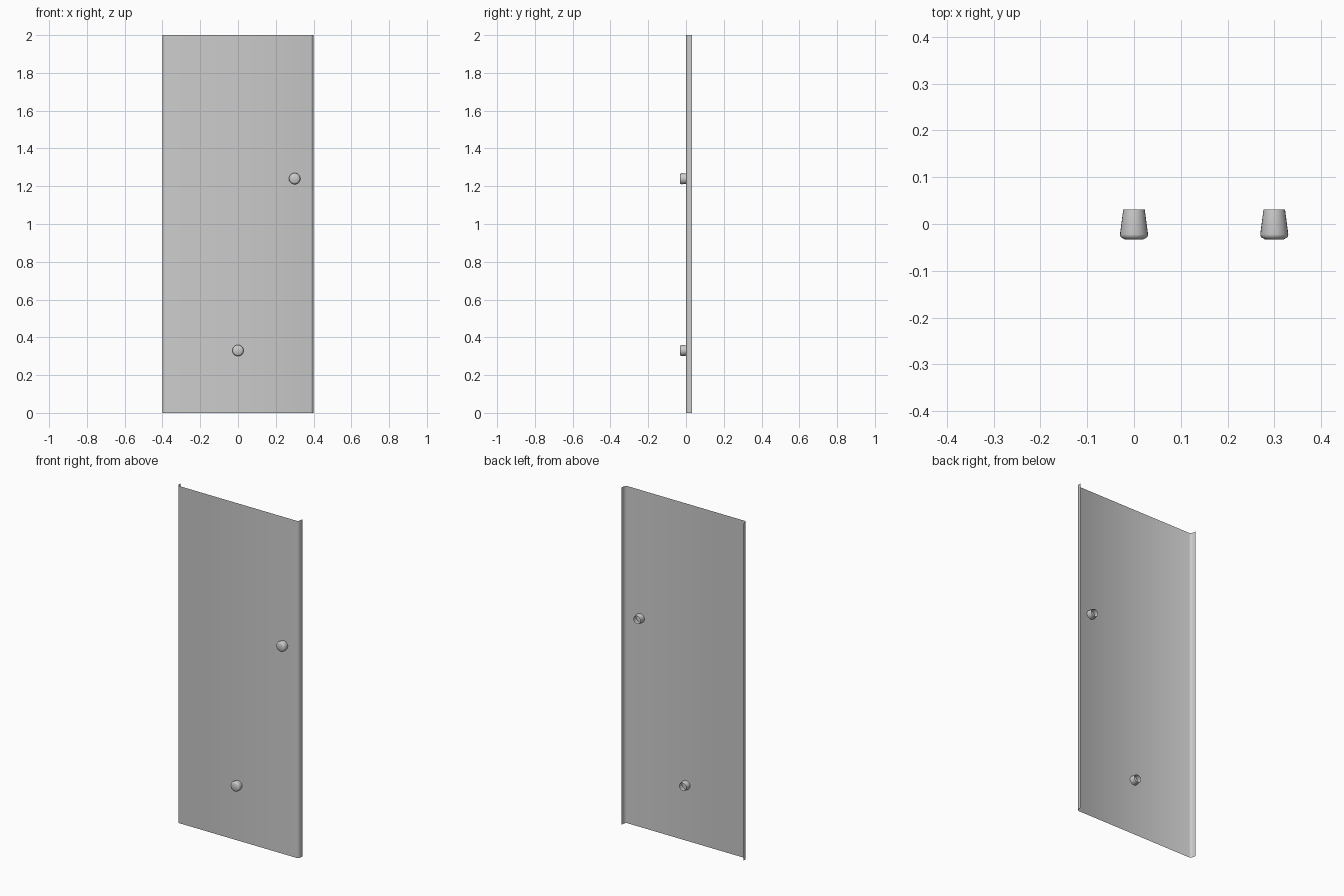
import bpy, math

if "Cube" in bpy.data.objects:
    bpy.data.objects.remove(bpy.data.objects["Cube"])


def make_object(name, verts, faces):
    mesh = bpy.data.meshes.new(name)
    mesh.from_pydata(verts, [], faces)
    obj = bpy.data.objects.new(name, mesh)
    bpy.context.collection.objects.link(obj)
    for p in mesh.polygons:
        p.use_smooth = True
    return obj


# Door sheet: thin single skin with both side edges curled back
half = [(0.385, 0.0), (0.392, 0.003), (0.397, 0.010), (0.399, 0.019), (0.4, 0.033)]
profile = [(-x, y) for x, y in reversed(half)] + half
n = len(profile)
verts = [(x, y, z) for z in (0, 2) for x, y in profile]
faces = [(i, i + 1, n + i + 1, n + i) for i in range(n - 1)]
make_object("door_sheet", verts, faces)


# Knob: tapered cup along y, closed at the front and open at the back
def knob(name, x, z, seg=24):
    rings = [(0.023, 0.031), (0.030, -0.022), (0.0285, -0.028), (0.020, -0.033)]
    verts, faces = [], []
    for r, y in rings:
        for k in range(seg):
            a = 2 * math.pi * k / seg
            verts.append((x + r * math.cos(a), y, z + r * math.sin(a)))
    for j in range(len(rings) - 1):
        for k in range(seg):
            m = (k + 1) % seg
            faces.append((j * seg + k, j * seg + m, (j + 1) * seg + m, (j + 1) * seg + k))
    last = (len(rings) - 1) * seg
    faces.append(tuple(last + k for k in range(seg)))
    return make_object(name, verts, faces)


knob("upper_knob", 0.3, 1.24)
knob("lower_knob", 0.0, 0.33)
